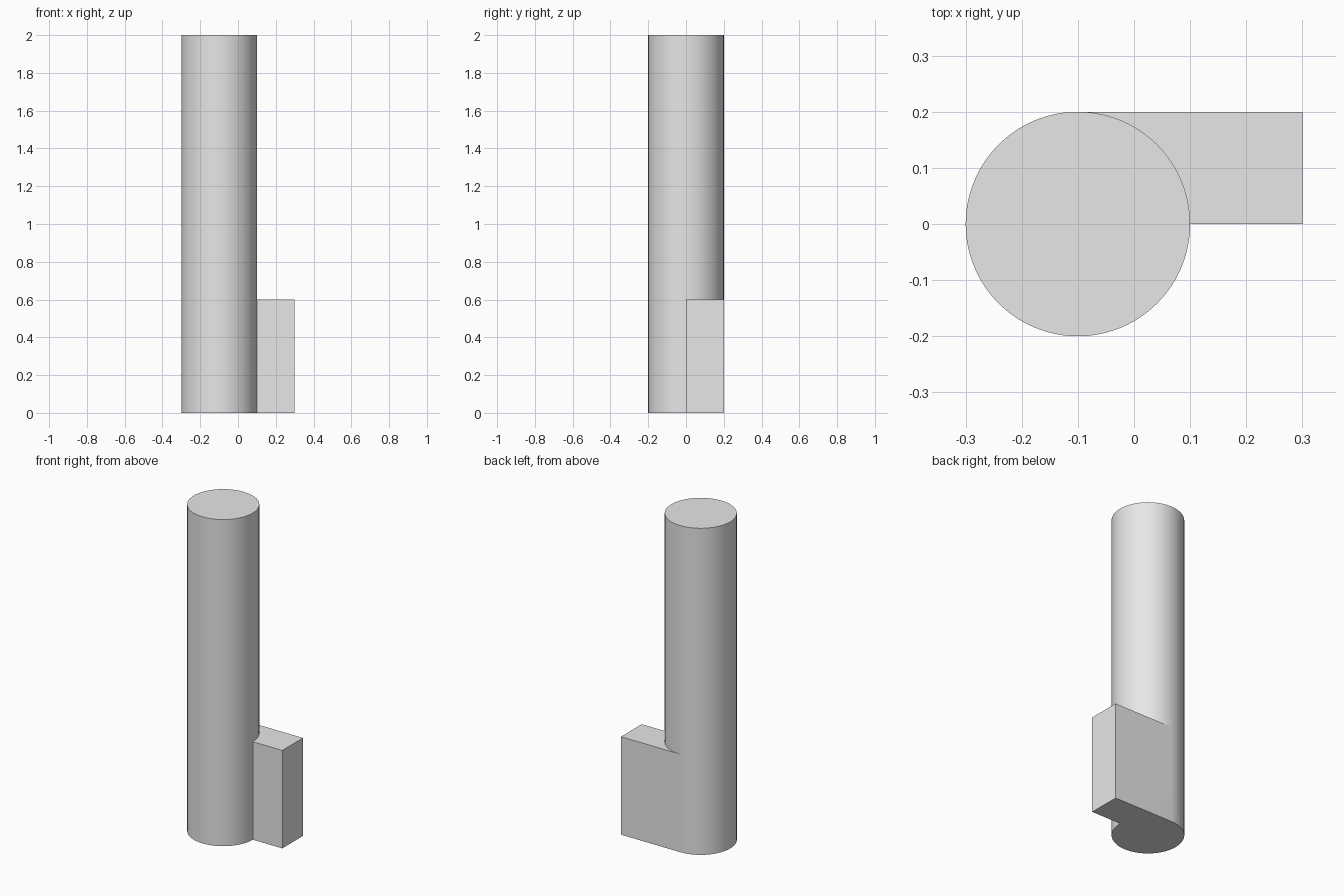
import bpy, bmesh
from math import cos, sin, tau

default = bpy.data.objects.get("Cube")
if default:
    bpy.data.objects.remove(default, do_unlink=True)

RADIUS, CENTRE_X, HEIGHT = 0.2, -0.1, 2.0
BLOCK_X, BLOCK_HEIGHT = 0.3, 0.6
SIDES = 96

grey = bpy.data.materials.new("light_grey")
grey.use_nodes = True
colour = (0.8, 0.8, 0.8, 1)
grey.diffuse_color = colour
grey.node_tree.nodes["Principled BSDF"].inputs["Base Color"].default_value = colour

# Outlines: the round column, and its foot with the block merged tangentially
circle = [(CENTRE_X + RADIUS * cos(tau * i / SIDES), RADIUS * sin(tau * i / SIDES))
          for i in range(SIDES)]
quarter = SIDES // 4
corners = [(BLOCK_X, 0), (BLOCK_X, RADIUS)]

bm = bmesh.new()


def ring(points, z):
    return [bm.verts.new((x, y, z)) for x, y in points]


def walls(low, high):
    for i in range(len(low)):
        j = (i + 1) % len(low)
        bm.faces.new((low[i], low[j], high[j], high[i]))


# Foot: block corners, rear tangent point, the rest of the arc
foot = corners + circle[quarter:] + circle[:1]
foot_low, foot_high = ring(foot, 0), ring(foot, BLOCK_HEIGHT)
walls(foot_low, foot_high)
bm.faces.new(foot_low[::-1])

# Column above the block, sharing the foot's arc
hidden_arc = ring(circle[1:quarter], BLOCK_HEIGHT)
column_low = [foot_high[-1]] + hidden_arc + foot_high[2:-1]
column_high = ring(circle, HEIGHT)
walls(column_low, column_high)
bm.faces.new(column_high)

# Top of the block, hugging the column
bm.faces.new(foot_high[:3] + hidden_arc[::-1] + [foot_high[-1]])

mesh = bpy.data.meshes.new("column_with_block")
bm.to_mesh(mesh)
bm.free()
mesh.materials.append(grey)
column = bpy.data.objects.new("column_with_block", mesh)
bpy.context.collection.objects.link(column)

# Smooth the round sides, keep the edges crisp
bpy.ops.object.select_all(action='DESELECT')
column.select_set(True)
bpy.context.view_layer.objects.active = column
bpy.ops.object.shade_smooth_by_angle()
